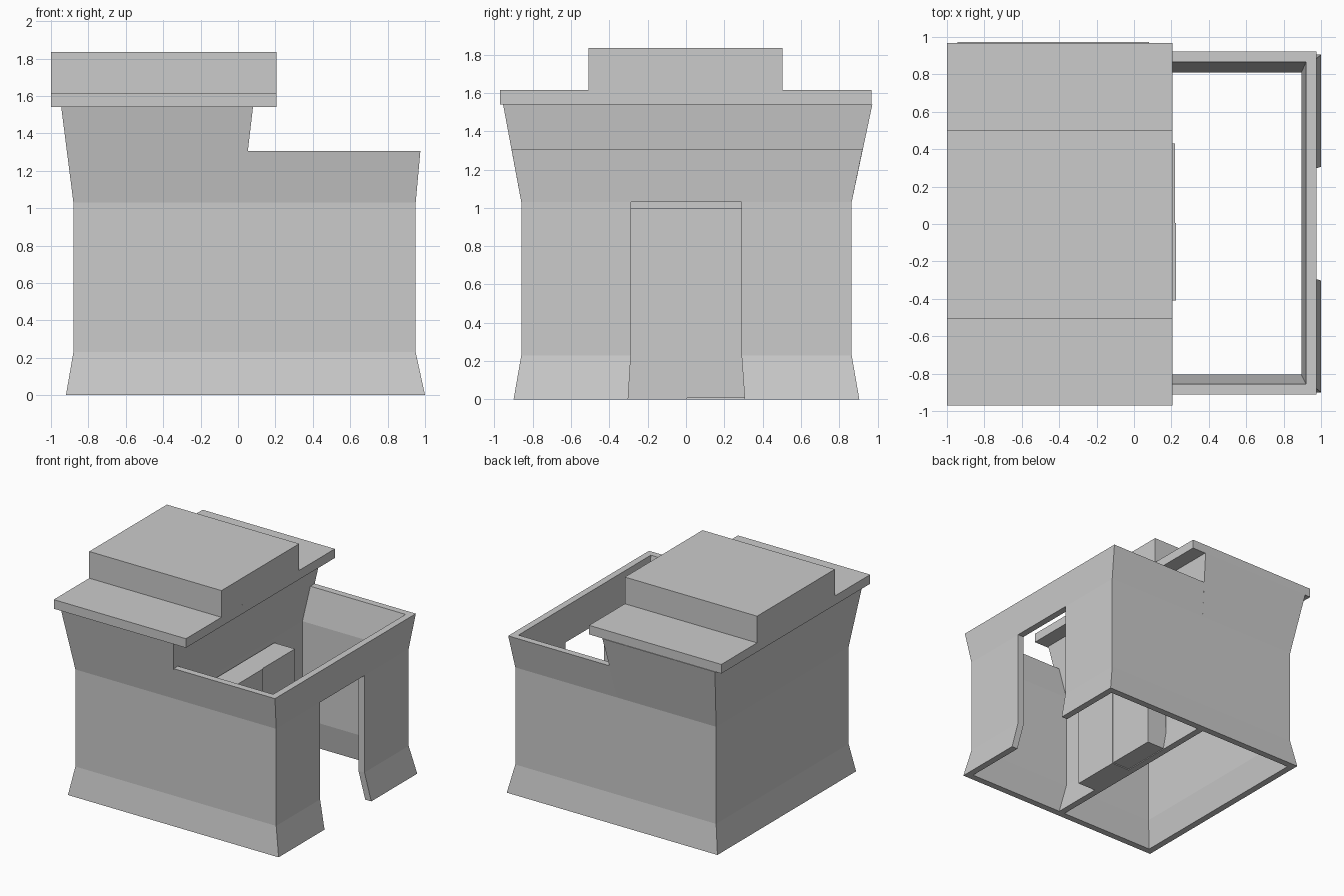
import bpy, bmesh

if "Cube" in bpy.data.objects:
    bpy.data.objects.remove(bpy.data.objects["Cube"])

stone = bpy.data.materials.new("plain_grey")
stone.diffuse_color = (0.6, 0.6, 0.6, 1)
stone.use_nodes = True
stone.node_tree.nodes["Principled BSDF"].inputs["Base Color"].default_value = stone.diffuse_color
T = 0.055  # wall thickness


def make(name, bm):
    bmesh.ops.recalc_face_normals(bm, faces=bm.faces)
    me = bpy.data.meshes.new(name)
    bm.to_mesh(me)
    bm.free()
    me.materials.append(stone)
    ob = bpy.data.objects.new(name, me)
    bpy.context.collection.objects.link(ob)
    return ob


def box(name, x0, x1, y0, y1, z0, z1):
    bm = bmesh.new()
    bmesh.ops.create_cube(bm, size=1)
    for v in bm.verts:
        v.co = (x1 if v.co.x > 0 else x0, y1 if v.co.y > 0 else y0, z1 if v.co.z > 0 else z0)
    return make(name, bm)


def flared_wall(name, levels, closed):
    """Hollow wall from rows (z, x0, x1, y0, y1); open on the -x side unless closed."""
    bm = bmesh.new()
    rows = []
    for z, x0, x1, y0, y1 in levels:
        xi = x0 + T if closed else x0
        outer = [(x0, y0), (x1, y0), (x1, y1), (x0, y1)]
        inner = [(xi, y0 + T), (x1 - T, y0 + T), (x1 - T, y1 - T), (xi, y1 - T)]
        rows.append([[bm.verts.new((x, y, z)) for x, y in loop] for loop in (outer, inner)])
    sides = range(4 if closed else 3)
    for (o0, i0), (o1, i1) in zip(rows, rows[1:]):
        for k in sides:
            n = (k + 1) % 4
            bm.faces.new((o0[k], o0[n], o1[n], o1[k]))
            bm.faces.new((i0[n], i0[k], i1[k], i1[n]))
        if not closed:
            for k in (0, 3):
                bm.faces.new((o0[k], i0[k], i1[k], o1[k]))
    for o, i in (rows[0], rows[-1]):
        for k in sides:
            n = (k + 1) % 4
            bm.faces.new((o[k], o[n], i[n], i[k]))
    return make(name, bm)


# Tall enclosed room
flared_wall("tall_room_walls", [
    (0, -0.92, 0.06, -0.90, 0.905),
    (0.23, -0.88, 0.02, -0.86, 0.865),
    (1.03, -0.88, 0.02, -0.86, 0.865),
    (1.54, -0.945, 0.08, -0.955, 0.973)], True)

# Low open courtyard
yard = flared_wall("courtyard_walls", [
    (0, -0.01, 1.0, -0.90, 0.905),
    (0.23, -0.01, 0.95, -0.86, 0.865),
    (1.03, -0.01, 0.95, -0.86, 0.865),
    (1.305, -0.01, 0.975, -0.911, 0.922)], False)

# Doorway cut through the courtyard wall, slightly wider at the foot
bm = bmesh.new()
outline = [(-0.305, -0.05), (0.31, -0.05), (0.29, 0.23), (0.29, 1.03), (-0.288, 1.03), (-0.288, 0.23)]
face = bm.faces.new([bm.verts.new((0.7, y, z)) for y, z in outline])
ext = bmesh.ops.extrude_face_region(bm, geom=[face])
bmesh.ops.translate(bm, vec=(0.5, 0, 0), verts=[g for g in ext["geom"] if isinstance(g, bmesh.types.BMVert)])
cutter = make("doorway_cutter", bm)
cutter.hide_render = True
mod = yard.modifiers.new("doorway", "BOOLEAN")
mod.operation = "DIFFERENCE"
mod.solver = "EXACT"
mod.object = cutter
bpy.context.view_layer.objects.active = yard
bpy.ops.object.modifier_apply(modifier=mod.name)
bpy.data.objects.remove(cutter)

# Two inner blocks against the room wall
box("inner_block_near", 0.03, 0.225, -0.41, 0.005, 0, 1.0)
box("inner_block_far", 0.03, 0.218, 0.005, 0.43, 0.008, 1.0)

# Roof slab and raised cap
box("roof_slab", -1, 0.205, -0.97, 0.968, 1.54, 1.615)
box("roof_cap", -1, 0.205, -0.508, 0.503, 1.615, 1.835)
